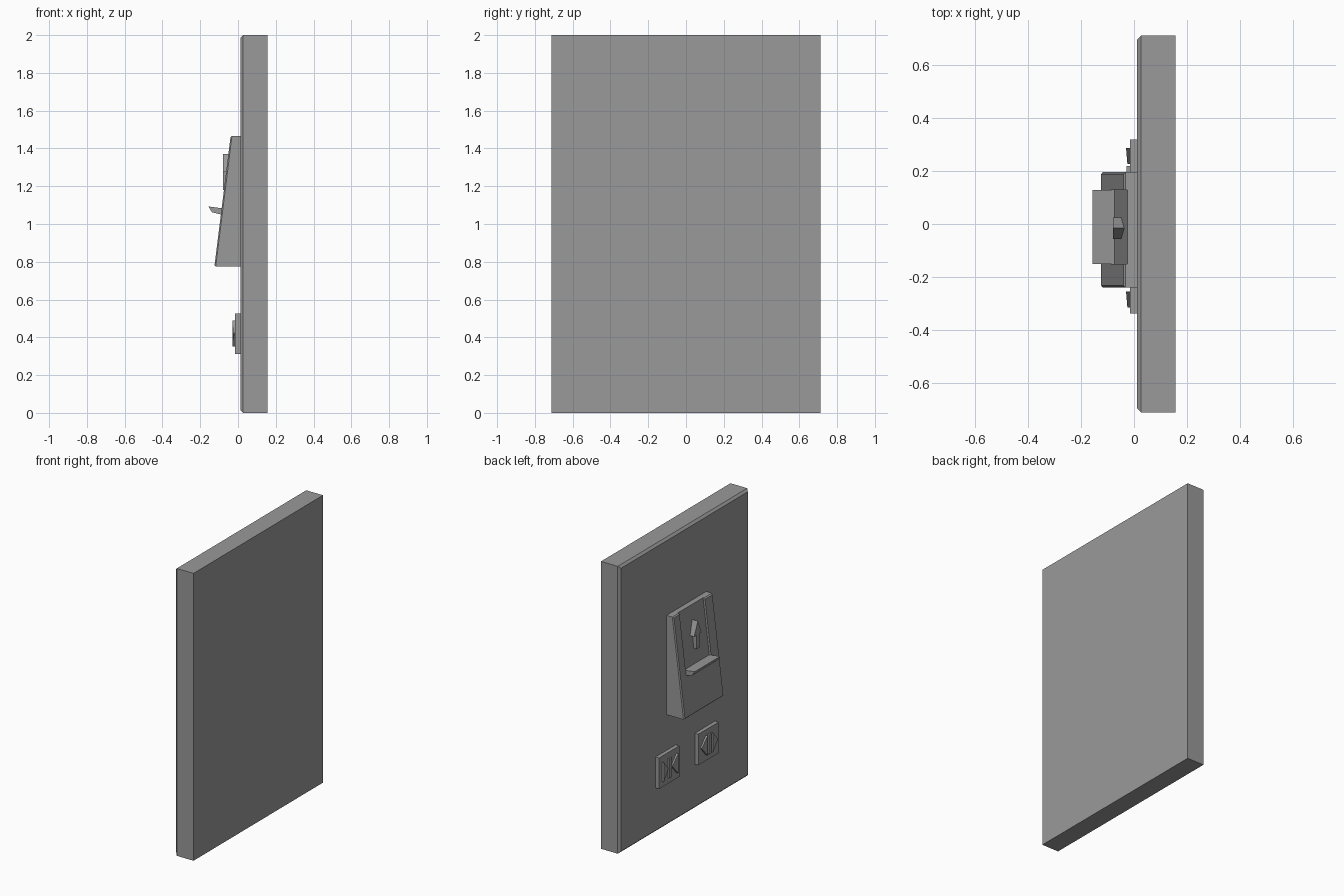
import bpy, bmesh

if "Cube" in bpy.data.objects:
    bpy.data.objects.remove(bpy.data.objects["Cube"])

grey = bpy.data.materials.new("dark_grey")
grey.diffuse_color = (0.32, 0.32, 0.32, 1)
grey.use_nodes = True
grey.node_tree.nodes["Principled BSDF"].inputs["Base Color"].default_value = grey.diffuse_color


def prism(name, pts, axis, a, b, bevel=0.0, bevel_test=None):
    """Extrude a 2D profile from a to b. axis 'y': pts are (x, z); axis 'x': pts are (y, z)."""
    bm = bmesh.new()

    def place(p, d):
        return (p[0], d, p[1]) if axis == 'y' else (d, p[0], p[1])
    lo = [bm.verts.new(place(p, a)) for p in pts]
    hi = [bm.verts.new(place(p, b)) for p in pts]
    bm.faces.new(lo)
    bm.faces.new(hi)
    n = len(pts)
    for i in range(n):
        j = (i + 1) % n
        bm.faces.new((lo[i], lo[j], hi[j], hi[i]))
    bmesh.ops.recalc_face_normals(bm, faces=bm.faces)
    if bevel:
        edges = [e for e in bm.edges if all(bevel_test(v.co) for v in e.verts)]
        bmesh.ops.bevel(bm, geom=edges, offset=bevel, segments=1,
                        affect='EDGES', profile=0.5)
    me = bpy.data.meshes.new(name)
    bm.to_mesh(me)
    bm.free()
    me.materials.append(grey)
    ob = bpy.data.objects.new(name, me)
    bpy.context.collection.objects.link(ob)
    return ob


def rect(y0, y1, z0, z1):
    return [(y0, z0), (y1, z0), (y1, z1), (y0, z1)]


# Wall plate with a chamfered rim on its visible side (-x)
prism("wall_plate", rect(-0.712, 0.712, 0, 2), 'x', 0.012, 0.156,
      0.015, lambda c: c.x < 0.05)

# Sloping housing
Z0, Z1, X0, X1 = 0.775, 1.466, -0.125, -0.039


def slope(z):
    return X0 + (X1 - X0) * (z - Z0) / (Z1 - Z0)


housing = prism("housing", [(0.02, Z0), (X0, Z0), (X1, Z1), (0.02, Z1)],
                'y', -0.24, 0.196, 0.007, lambda c: c.x < 0)

# Shallow recess above the ledge, open at the top
R0, R1, D = 1.07, 1.55, 0.014
cutter = prism("recess_cutter", [(slope(R0) + D, R0), (slope(R0) - 0.1, R0),
                                 (slope(R1) - 0.1, R1), (slope(R1) + D, R1)],
               'y', -0.152, 0.128)
mod = housing.modifiers.new("recess", 'BOOLEAN')
mod.operation = 'DIFFERENCE'
mod.solver = 'EXACT'
mod.object = cutter
bpy.context.view_layer.objects.active = housing
bpy.ops.object.modifier_apply(modifier=mod.name)
bpy.data.objects.remove(cutter)

# Ledge
prism("ledge", [(-0.157, 1.093), (-0.138, 1.062), (-0.07, 1.045), (-0.07, 1.081)],
      'y', -0.152, 0.128)

# Raised arrow pointing up
c = -0.016
prism("arrow", [(c - 0.016, 1.18), (c + 0.016, 1.18), (c + 0.016, 1.276),
                (c + 0.041, 1.276), (c, 1.37), (c - 0.041, 1.276), (c - 0.016, 1.276)],
      'x', -0.08, -0.02)

# Two buttons: triangles pointing inwards (close) and outwards (open)
for label, cy, base, tip in (("close", 0.207, 0.08, 0.02), ("open", -0.226, 0.03, 0.09)):
    prism(label + "_button", rect(cy - 0.1115, cy + 0.1115, 0.311, 0.527), 'x', -0.015, 0.02)
    prism(label + "_bar", rect(cy - 0.012, cy + 0.012, 0.352, 0.488), 'x', -0.028, -0.01)
    for side, s in (("left", 1), ("right", -1)):
        tri = prism(f"{label}_triangle_{side}",
                    [(cy + s * base, 0.352), (cy + s * base, 0.488), (cy + s * tip, 0.42)],
                    'x', -0.03, -0.01)
        tri.data.vertices[2].co.x = -0.025  # front face sinks towards the tip
